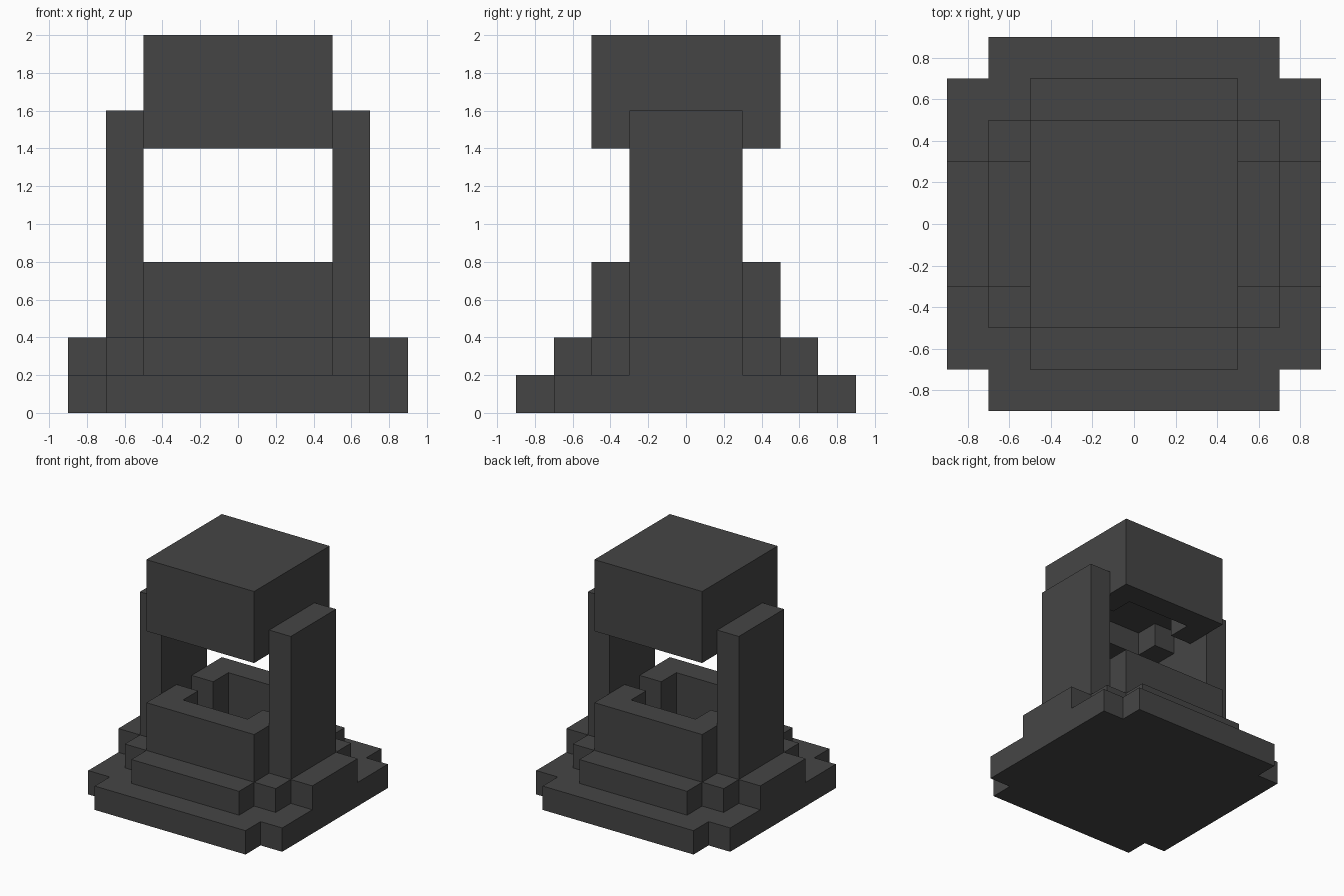
import bpy, bmesh

if "Cube" in bpy.data.objects:
    bpy.data.objects.remove(bpy.data.objects["Cube"])

stone = bpy.data.materials.new("dark_grey")
stone.diffuse_color = (0.06, 0.06, 0.06, 1.0)
stone.use_nodes = True
stone.node_tree.nodes["Principled BSDF"].inputs["Base Color"].default_value = stone.diffuse_color


def prism(name, outline, z0, z1):
    """Extrude a flat outline (x, y points) from z0 up to z1."""
    bm = bmesh.new()
    base = bm.faces.new([bm.verts.new((x, y, z0)) for x, y in outline])
    top = bmesh.ops.extrude_face_region(bm, geom=[base])["geom"]
    for v in top:
        if isinstance(v, bmesh.types.BMVert):
            v.co.z = z1
    bmesh.ops.recalc_face_normals(bm, faces=bm.faces)
    mesh = bpy.data.meshes.new(name)
    bm.to_mesh(mesh)
    bm.free()
    mesh.materials.append(stone)
    obj = bpy.data.objects.new(name, mesh)
    bpy.context.collection.objects.link(obj)
    return obj


def rect(x0, x1, y0, y1):
    return [(x0, y0), (x1, y0), (x1, y1), (x0, y1)]


def four_way(corner):
    """Mirror the points of the +x +y corner into a closed outline."""
    left = [(-x, y) for x, y in reversed(corner)]
    upper = corner + left
    return upper + [(-x, -y) for x, y in upper]


# Stepped base
prism("base_plate", four_way([(.9, .7), (.7, .7), (.7, .9)]), 0, .2)
prism("base_step", four_way([(.9, .3), (.7, .3), (.7, .5), (.5, .5), (.5, .7)]), .2, .4)

# Solid top block
prism("head_block", rect(-.5, .5, -.5, .5), 1.6, 2.0)

# U-shaped walls of the basin and of the recess under the head
u_wall = [(-.5, -.5), (.5, -.5), (.5, -.1), (.3, -.1),
          (.3, -.3), (-.3, -.3), (-.3, -.1), (-.5, -.1)]
for side, s in (("front", 1), ("back", -1)):
    outline = [(x * s, y * s) for x, y in u_wall]
    prism(side + "_basin_wall", outline, .4, .8)
    prism(side + "_head_wall", outline, 1.4, 1.6)

# Side pillars
for side, s in (("right", 1), ("left", -1)):
    prism(side + "_pillar", rect(.6 * s - .1, .6 * s + .1, -.3, .3), .4, 1.6)
